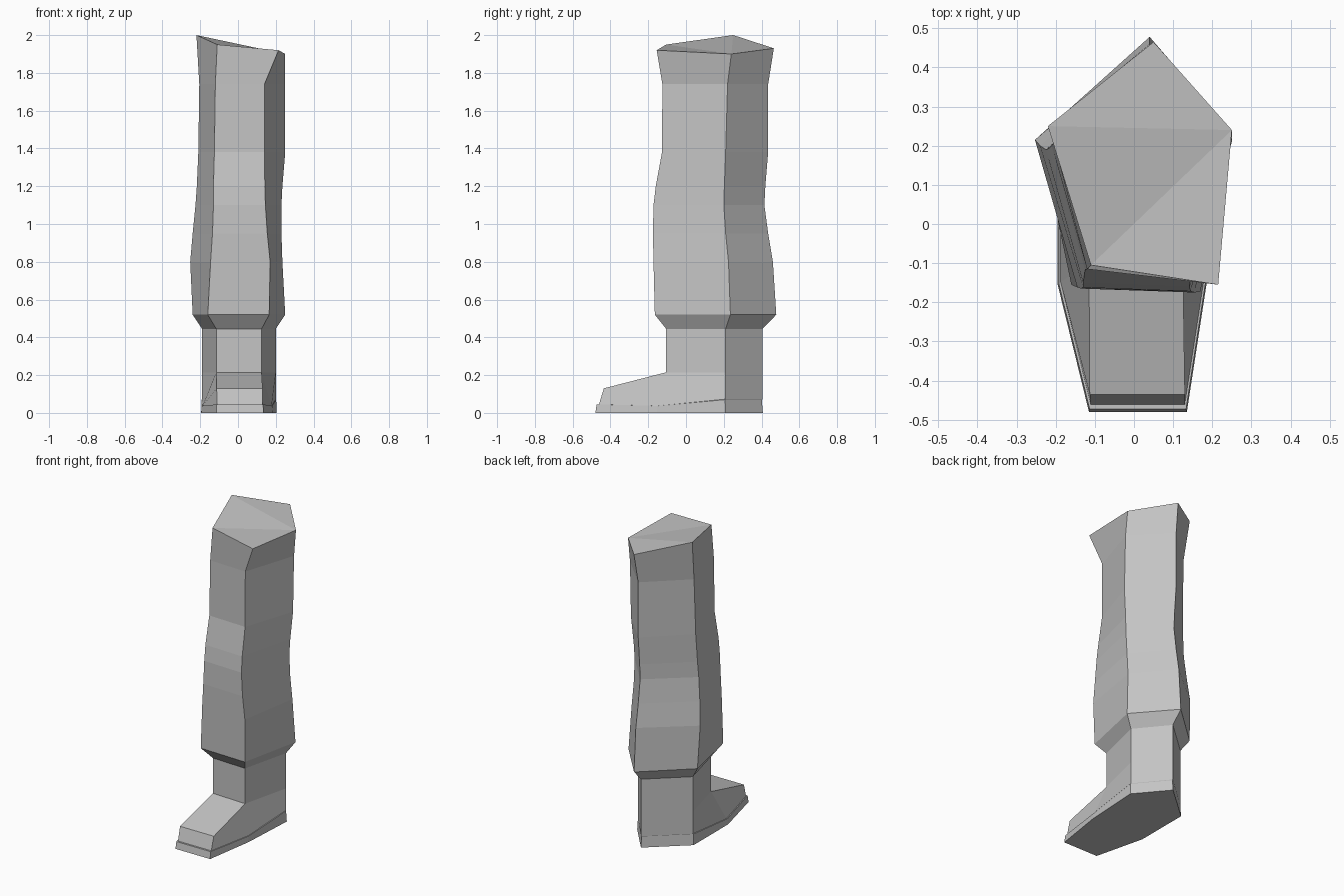
import bpy
import bmesh

cube = bpy.data.objects.get("Cube")
if cube:
    bpy.data.objects.remove(cube, do_unlink=True)

GREY = 0.55
grey = bpy.data.materials.new("plain grey")
grey.use_nodes = True
grey.diffuse_color = (GREY, GREY, GREY, 1)
grey.node_tree.nodes["Principled BSDF"].inputs["Base Color"].default_value = (GREY, GREY, GREY, 1)


def loft(name, rings, bottom_cap=(), top_cap=()):
    """Bridge closed rings of points; caps list corner indices of the end rings."""
    bm = bmesh.new()
    loops = [[bm.verts.new(point) for point in ring] for ring in rings]
    for lower, upper in zip(loops, loops[1:]):
        count = len(lower)
        for i in range(count):
            j = (i + 1) % count
            bm.faces.new((lower[i], lower[j], upper[j], upper[i]))
    for corners in bottom_cap:
        bm.faces.new([loops[0][i] for i in reversed(corners)])
    for corners in top_cap:
        bm.faces.new([loops[-1][i] for i in corners])
    mesh = bpy.data.meshes.new(name)
    bm.to_mesh(mesh)
    bm.free()
    mesh.materials.append(grey)
    part = bpy.data.objects.new(name, mesh)
    bpy.context.collection.objects.link(part)
    return part


def leg_ring(z, right, front_right, front_left, left, front, side, back):
    """Five-sided section: front right, front left, left, back, right."""
    return [(front_right, front + 0.01, z), (front_left, front, z),
            (left, side, z), (0.04, back, z), (right, side - 0.01, z)]


# Trouser leg: sections from the cuff up to the slanted hip cut
cuff = leg_ring(0.445, -0.19, -0.115, 0.125, 0.2, -0.105, 0.21, 0.405)
trouser_rings = [
    cuff,
    leg_ring(0.52, -0.24, -0.16, 0.165, 0.25, -0.165, 0.235, 0.478),
    leg_ring(0.8, -0.253, -0.145, 0.17, 0.235, -0.172, 0.225, 0.46),
    leg_ring(0.95, -0.24, -0.135, 0.155, 0.23, -0.175, 0.21, 0.435),
    leg_ring(1.1, -0.225, -0.13, 0.145, 0.23, -0.172, 0.2, 0.415),
    leg_ring(1.2, -0.218, -0.13, 0.142, 0.235, -0.16, 0.203, 0.42),
    leg_ring(1.38, -0.21, -0.125, 0.14, 0.25, -0.127, 0.21, 0.435),
    leg_ring(1.74, -0.205, -0.12, 0.14, 0.25, -0.125, 0.22, 0.435),
    [(-0.11, -0.105, 1.95), (0.215, -0.155, 1.92), (0.25, 0.24, 1.9),
     (0.05, 0.465, 1.93), (-0.22, 0.25, 2)],
]
loft("trouser_leg", trouser_rings, top_cap=[(2, 3, 4), (2, 4, 0), (2, 0, 1)])

# Boot shaft between the ankle and the cuff
ankle = [(x, y, 0.215) for x, y, z in cuff]
loft("boot_shaft", [ankle, cuff])

# Sole: toe right, toe left, mid left, left, back, right, mid right
outline = [(-0.115, -0.48), (0.135, -0.48), (0.185, -0.155), (0.205, 0.21),
           (0.04, 0.407), (-0.195, 0.2), (-0.195, -0.155)]
rim_heights = [0.045, 0.045, 0.037, 0.07, 0.07, 0.07, 0.037]


def inset(scale, lift=0):
    return [(x * scale, y * scale, z + lift)
            for (x, y), z in zip(outline, rim_heights)]


sole_bottom = [(x, y, 0) for x, y in outline]
welt = inset(0.96)
welt[3:6] = [(x, y, 0.073) for x, y, z in ankle[2:]]
loft("boot_sole", [sole_bottom, inset(0.985), welt], bottom_cap=[range(7)])

# Boot upper: the toe block slopes up to the ankle section
toe_top = [(-0.113, -0.435, 0.13), (0.13, -0.435, 0.13)]
upper_top = toe_top + ankle[1:] + ankle[:1]
loft("boot_upper", [welt, upper_top], top_cap=[(0, 1, 2, 6)])
